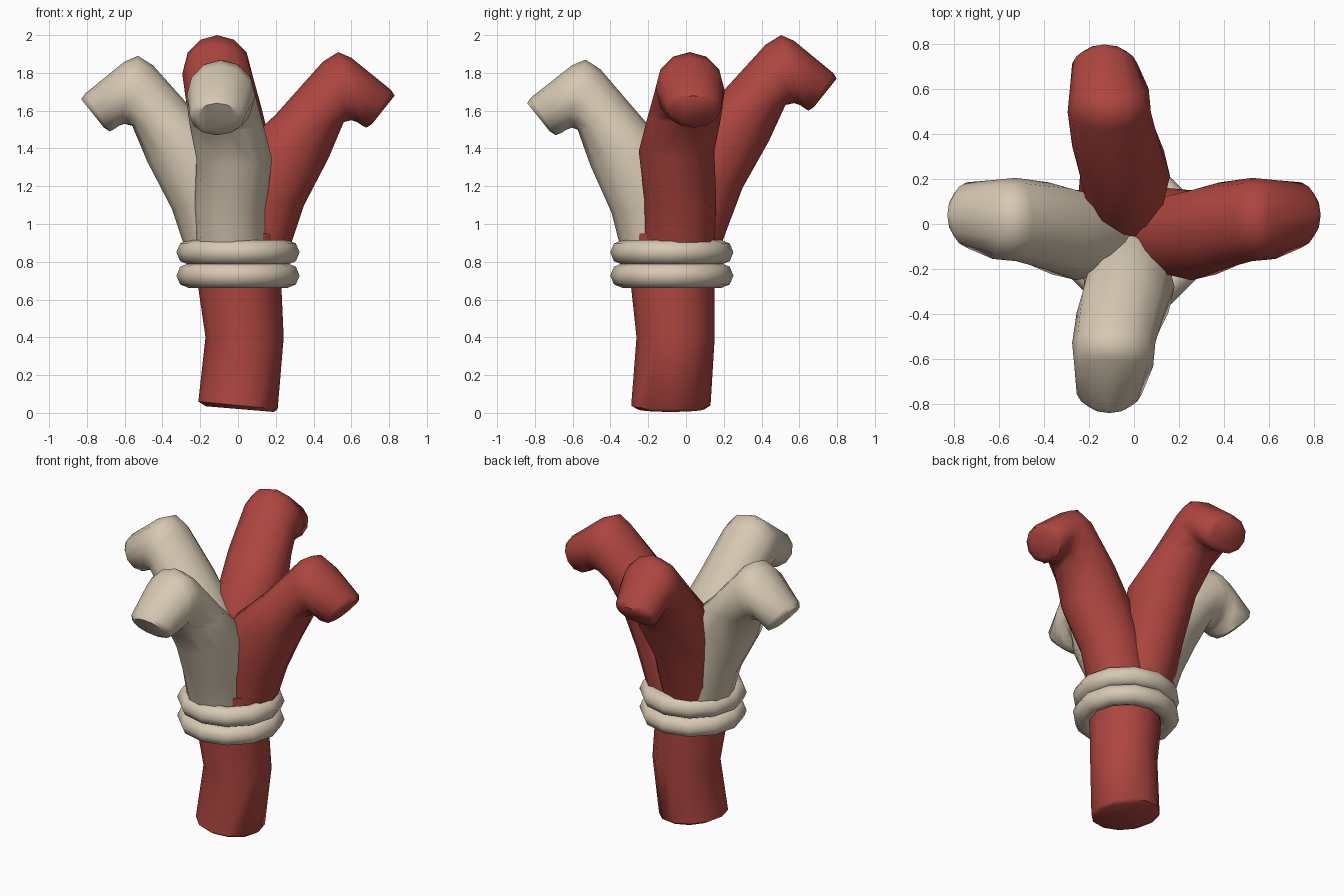
import bpy
import bmesh
import math
from mathutils import Vector

cube = bpy.data.objects.get("Cube")
if cube:
    bpy.data.objects.remove(cube)


def make_material(name, colour):
    mat = bpy.data.materials.new(name)
    mat.use_nodes = True
    mat.diffuse_color = (*colour, 1)
    mat.node_tree.nodes["Principled BSDF"].inputs["Base Color"].default_value = (*colour, 1)
    return mat


red = make_material("brick red", (0.42, 0.06, 0.05))
cream = make_material("pale cream", (0.68, 0.58, 0.45))
SIDES = 12


def finish(obj, mat, angle):
    obj.data.materials.append(mat)
    bpy.ops.object.select_all(action="DESELECT")
    obj.select_set(True)
    bpy.context.view_layer.objects.active = obj
    bpy.ops.object.shade_smooth_by_angle(angle=math.radians(angle))


def loft(name, rings, mat, angle):
    """Skin a tube over rings given as (centre, half axis, half axis)."""
    bm = bmesh.new()
    loops = []
    for centre, a, b in rings:
        turns = [math.tau * i / SIDES for i in range(SIDES)]
        loops.append([bm.verts.new(centre + a * math.cos(t) + b * math.sin(t)) for t in turns])
    for low, high in zip(loops, loops[1:]):
        for i in range(SIDES):
            j = (i + 1) % SIDES
            bm.faces.new((low[i], low[j], high[j], high[i]))
    bm.faces.new(loops[0])
    bm.faces.new(loops[-1])
    bmesh.ops.recalc_face_normals(bm, faces=bm.faces)
    mesh = bpy.data.meshes.new(name)
    bm.to_mesh(mesh)
    bm.free()
    obj = bpy.data.objects.new(name, mesh)
    bpy.context.collection.objects.link(obj)
    finish(obj, mat, angle)


# Trunk: x, y, z, radius, tilt of the ring
trunk = [
    (0.01, -0.08, 0.02, 0.18, 0.015),
    (0, -0.08, 0.04, 0.21, 0.02),
    (0.035, -0.055, 0.4, 0.207, 0),
    (0.01, -0.07, 0.66, 0.22, 0),
    (0.01, -0.07, 0.95, 0.22, 0),
]
loft("trunk", [(Vector((x, y, z)), Vector((r, 0, -tilt)), Vector((0, r, 0)))
               for x, y, z, r, tilt in trunk], red, 50)

# Bent branch: inner reach and height, outer reach and height, sideways shift, half width
profile = [
    (-0.12, 0.8, 0.25, 0.8, -0.04, 0.19),
    (-0.06, 1.15, 0.35, 1.1, -0.03, 0.19),
    (0.03, 1.42, 0.48, 1.35, -0.05, 0.2),
    (0.2, 1.58, 0.56, 1.54, -0.01, 0.195),
    (0.45, 1.86, 0.6, 1.55, 0.02, 0.185),
    (0.53, 1.91, 0.63, 1.54, 0.02, 0.18),
    (0.6, 1.88, 0.66, 1.52, 0.02, 0.175),
    (0.81, 1.71, 0.68, 1.51, 0.04, 0.145),
    (0.83, 1.68, 0.71, 1.53, 0.04, 0.11),
]


def branch(name, out, side, offset, lift, lean, mat):
    out, side, offset = Vector(out), Vector(side), Vector(offset)
    rings = []
    for u_in, z_in, u_out, z_out, shift, half in profile:
        inner = out * u_in + Vector((0, 0, z_in))
        outer = out * u_out + Vector((0, 0, z_out))
        centre = (inner + outer) / 2
        # Lower rings lean toward the trunk axis
        centre += out * lean * (1.9 - centre.z) + offset + side * shift
        centre.z += lift
        rings.append((centre, (outer - inner) / 2, side * half))
    loft(name, rings, mat, 60)


X, Y = Vector((1, 0, 0)), Vector((0, 1, 0))
branch("left_branch", X, Y, (0, 0, 0), 0, 0, red)
branch("right_branch", -X, Y, (0, 0, 0), -0.02, 0, cream)
branch("front_branch", -Y, -X, (-0.07, 0.01, 0), -0.04, 0.07, cream)
branch("back_branch", Y, -X, (-0.09, -0.02, 0), 0.09, -0.04, red)

# Two bands wrapped around the trunk
for name, height in (("lower_band", 0.727), ("upper_band", 0.85)):
    bpy.ops.mesh.primitive_torus_add(
        major_segments=SIDES, minor_segments=8, major_radius=0.26,
        minor_radius=0.066, location=(0, -0.075, height))
    band = bpy.context.object
    band.name = name
    finish(band, cream, 60)
